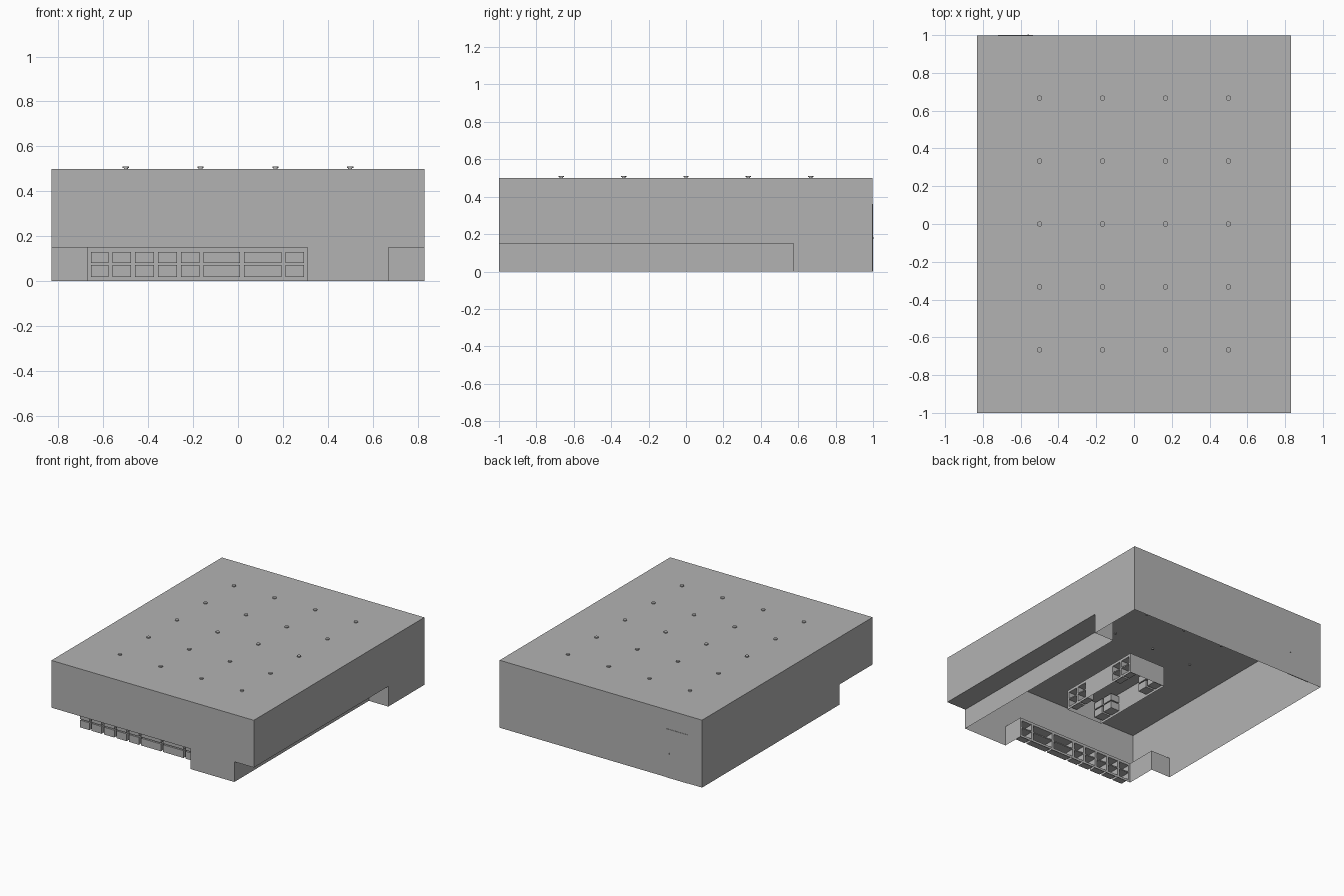
import bpy, bmesh
from mathutils import Vector

if "Cube" in bpy.data.objects:
    bpy.data.objects.remove(bpy.data.objects["Cube"], do_unlink=True)

grey = bpy.data.materials.new("plain grey")
grey.use_nodes = True
colour = (0.45, 0.45, 0.45, 1)
grey.diffuse_color = colour
grey.node_tree.nodes["Principled BSDF"].inputs["Base Color"].default_value = colour

W, D, H = 0.83, 0.997, 0.5   # half width, half depth, height
FRONT = -1.0
EAVE = 0.15                  # underside of the overhang
SIDE = 0.67                  # recessed side walls
SHOP_Y, SHOP_R = -0.84, 0.31  # recessed window wall


def finish(name, bm):
    bmesh.ops.remove_doubles(bm, verts=bm.verts, dist=0.0001)
    bmesh.ops.recalc_face_normals(bm, faces=bm.faces)
    mesh = bpy.data.meshes.new(name)
    bm.to_mesh(mesh)
    bm.free()
    mesh.materials.append(grey)
    obj = bpy.data.objects.new(name, mesh)
    bpy.context.collection.objects.link(obj)
    return obj


def face(bm, points):
    return bm.faces.new([bm.verts.new(p) for p in points])


def add_walls(bm, path, z0, z1):
    """Upright sheets along a plan path."""
    for (ax, ay), (bx, by) in zip(path, path[1:]):
        face(bm, [(ax, ay, z0), (bx, by, z0), (bx, by, z1), (ax, ay, z1)])


def add_plate(bm, x0, x1, y0, y1, z):
    face(bm, [(x0, y0, z), (x1, y0, z), (x1, y1, z), (x0, y1, z)])


def add_cell_wall(bm, origin, along, push, length, height, spans, rows):
    """Wall sheet whose window cells are pushed in or out as open boxes."""
    origin, along, push = Vector(origin), Vector(along), Vector(push)

    def at(u, z):
        return origin + along * u + Vector((0, 0, z))

    us = sorted({0, length, *[u for s in spans for u in s]})
    zs = sorted({0, height, *[z for r in rows for z in r]})
    for u0, u1 in zip(us, us[1:]):
        for z0, z1 in zip(zs, zs[1:]):
            rim = [at(u0, z0), at(u1, z0), at(u1, z1), at(u0, z1)]
            if (u0, u1) in spans and (z0, z1) in rows:
                pane = [p + push for p in rim]
                face(bm, pane)
                for i in range(4):
                    j = (i + 1) % 4
                    face(bm, [rim[i], rim[j], pane[j], pane[i]])
            else:
                face(bm, rim)


def box(name, x0, x1, y0, y1, z0, z1):
    bm = bmesh.new()
    bmesh.ops.create_cube(bm, size=1)
    for v in bm.verts:
        v.co = (x1 if v.co.x > 0 else x0,
                y1 if v.co.y > 0 else y0,
                z1 if v.co.z > 0 else z0)
    return finish(name, bm)


# Upper hall: open underneath, with roof and four walls
bm = bmesh.new()
add_walls(bm, [(W, D), (W, FRONT), (-W, FRONT), (-W, D), (W, D)], EAVE, H)
add_plate(bm, -W, W, FRONT, D, H)
finish("upper_hall", bm)

# Lower walls, stepped in under the overhang
bm = bmesh.new()
add_walls(bm, [(-SIDE, SHOP_Y), (-SIDE, -0.61), (-W, -0.61), (-W, D), (W, D),
               (W, 0.575), (SIDE, 0.575), (SIDE, FRONT), (SHOP_R, FRONT),
               (SHOP_R, SHOP_Y)], 0, EAVE)
finish("lower_walls", bm)

# Soffits of the overhang
bm = bmesh.new()
add_plate(bm, SIDE, W, FRONT, 0.575, EAVE)
add_plate(bm, -W, SHOP_R, FRONT, SHOP_Y, EAVE)
add_plate(bm, -W, -SIDE, SHOP_Y, -0.61, EAVE)
finish("soffits", bm)

# Window wall with projecting panes
rows = [(0.018, 0.072), (0.08, 0.13)]
edges = [-0.665, -0.568, -0.468, -0.365, -0.263, -0.163, 0.018, 0.202, 0.304]
spans = [(a + SIDE + 0.009, b + SIDE - 0.009) for a, b in zip(edges, edges[1:])]
bm = bmesh.new()
add_cell_wall(bm, (-SIDE, SHOP_Y, 0), (1, 0, 0), (0, -0.075, 0),
              SIDE + SHOP_R, EAVE, spans, rows)
finish("window_wall", bm)

# Inner booth with recessed cells at both ends of its long sides
bx0, bx1, by0, by1 = 0.0, 0.3, -0.35, 0.32
length = by1 - by0
near = [(0.015, 0.095), (0.11, 0.19)]
spans = near + [(length - b, length - a) for a, b in near]
bm = bmesh.new()
for x, depth in ((bx0, 0.07), (bx1, -0.07)):
    add_cell_wall(bm, (x, by0, 0), (0, 1, 0), (depth, 0, 0),
                  length, EAVE, spans, rows)
for y in (by0, by1):
    add_walls(bm, [(bx0, y), (bx1, y)], 0, EAVE)
add_plate(bm, bx0, bx1, by0, by1, EAVE)
finish("inner_booth", bm)

# Back door and its knob
box("back_door", -0.72, -0.535, D - 0.003, 1.0, 0.0, 0.36)
box("door_knob", -0.564, -0.555, D, 1.003, 0.175, 0.185)

# Roof vents: a stem through the roof with a flat cap
bm = bmesh.new()
for i in range(4):
    for j in range(5):
        x, y = -0.5 + i / 3, (j - 2) / 3
        for radius, z0, z1 in ((0.009, 0.494, 0.504), (0.014, 0.504, 0.51)):
            made = bmesh.ops.create_cone(bm, cap_ends=True, segments=16,
                                         radius1=radius, radius2=radius,
                                         depth=z1 - z0)
            bmesh.ops.translate(bm, verts=made["verts"],
                                vec=(x, y, (z0 + z1) / 2))
finish("roof_vents", bm)
